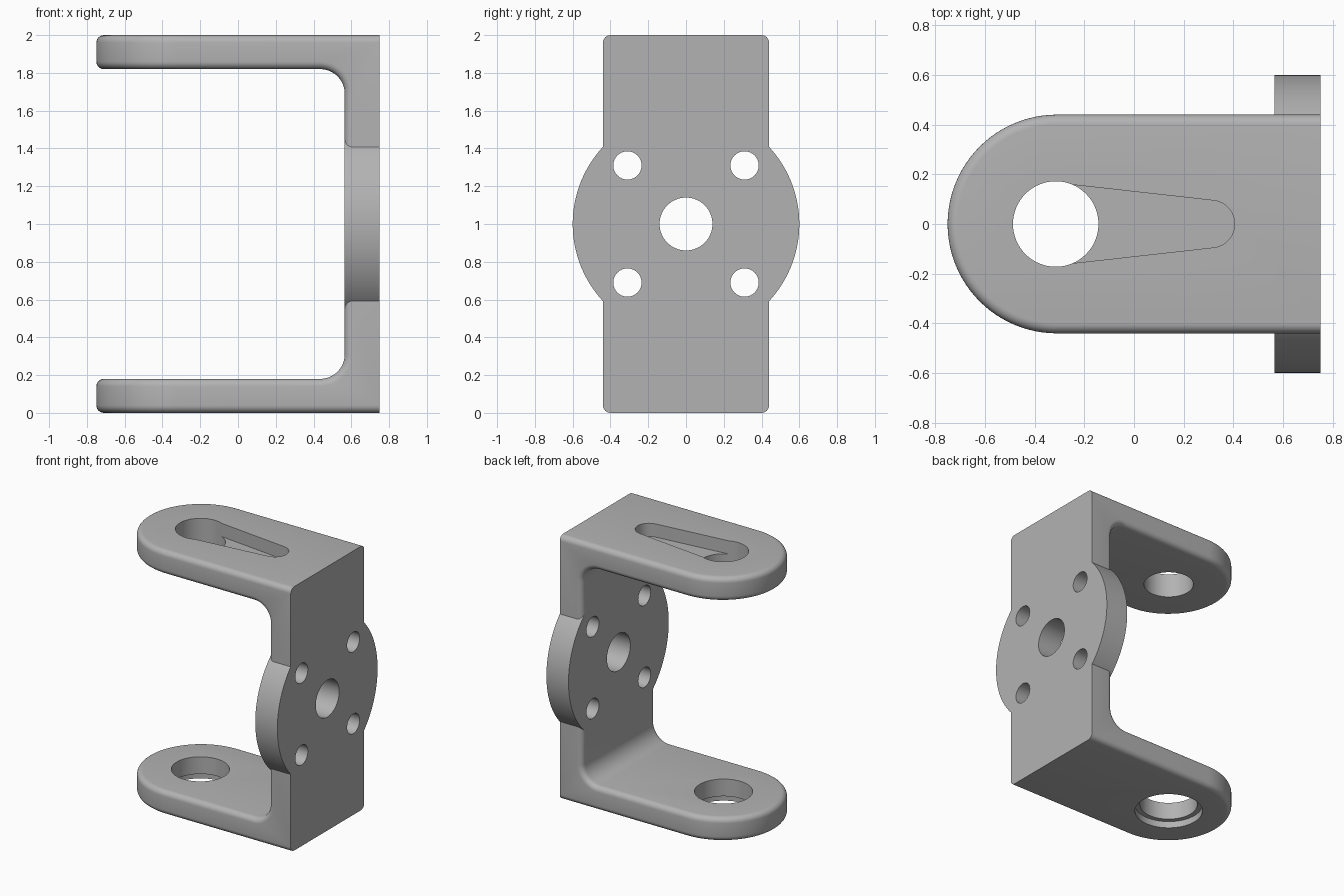
import bpy, bmesh, math
from mathutils import Matrix, Vector

if "Cube" in bpy.data.objects:
    bpy.data.objects.remove(bpy.data.objects["Cube"])

# Main sizes
ARM, WALL = 0.18, 0.565      # arm thickness, inner face of the back plate
BACK, HALF = 0.75, 0.44      # outer face of the back plate, half arm width
EYE = -0.31                  # centre of the arm holes

grey = bpy.data.materials.new("light grey metal")
grey.use_nodes = True
colour = (0.45, 0.45, 0.45, 1)
grey.diffuse_color = colour
grey.node_tree.nodes["Principled BSDF"].inputs["Base Color"].default_value = colour


def arc(cx, cy, r, start, end, n):
    angles = [math.radians(start + (end - start) * i / n) for i in range(n + 1)]
    return [(cx + r * math.cos(a), cy + r * math.sin(a)) for a in angles]


def prism(name, outline, low, high, place):
    """Extrude a 2D outline; place maps (u, v, depth) to a 3D point."""
    bm = bmesh.new()
    face = bm.faces.new([bm.verts.new(place(u, v, low)) for u, v in outline])
    top = bmesh.ops.extrude_face_region(bm, geom=[face])["geom"]
    shift = Vector(place(0, 0, high)) - Vector(place(0, 0, low))
    bmesh.ops.translate(bm, vec=shift, verts=[g for g in top if isinstance(g, bmesh.types.BMVert)])
    bmesh.ops.recalc_face_normals(bm, faces=bm.faces)
    mesh = bpy.data.meshes.new(name)
    bm.to_mesh(mesh)
    bm.free()
    mesh.materials.append(grey)
    ob = bpy.data.objects.new(name, mesh)
    bpy.context.collection.objects.link(ob)
    return ob


def along_x(u, v, d):
    return (d, u, v)


def along_y(u, v, d):
    return (u, d, v)


def along_z(u, v, d):
    return (u, v, d)


def disc(name, u, v, r, low, high, place, n=64):
    return prism(name, arc(u, v, r, 0, 360, n)[:-1], low, high, place)


def combine(target, tool, operation):
    bpy.context.view_layer.objects.active = target
    mod = target.modifiers.new(operation, "BOOLEAN")
    mod.operation, mod.solver, mod.object = operation, "EXACT", tool
    bpy.ops.object.modifier_apply(modifier=mod.name)
    bpy.data.objects.remove(tool)


# U-shaped body with filleted inner corners
r = 0.13
profile = [(-1, 0), (BACK, 0), (BACK, 2), (-1, 2), (-1, 2 - ARM)]
profile += arc(WALL - r, 2 - ARM - r, r, 90, 0, 12)
profile += arc(WALL - r, ARM + r, r, 0, -90, 12)
profile += [(-1, ARM)]
bracket = prism("bracket", profile, -0.7, 0.7, along_y)

# Trim the arms to a rounded end
stadium = arc(EYE, 0, HALF, 90, 270, 48) + [(1, -HALF), (1, HALF)]
combine(bracket, prism("arm_outline", stadium, -1, 3, along_z), "INTERSECT")

# Round the rims, leaving the outer back face sharp
bm = bmesh.new()
bm.from_mesh(bracket.data)
bmesh.ops.remove_doubles(bm, verts=bm.verts, dist=1e-5)
rims = [e for e in bm.edges
        if e.calc_face_angle(0) > 1 and min(v.co.x for v in e.verts) < BACK - 0.01]
bmesh.ops.bevel(bm, geom=rims, offset=0.04, segments=6, profile=0.5, affect="EDGES")
bm.to_mesh(bracket.data)
bm.free()

# Round mounting flange on the back plate
combine(bracket, disc("mounting_flange", 0, 1, 0.6, WALL, BACK, along_x, 128), "UNION")

# Flange holes
combine(bracket, disc("centre_hole", 0, 1, 0.14, 0.4, 1, along_x), "DIFFERENCE")
for y in (-0.31, 0.31):
    for z in (0.69, 1.31):
        combine(bracket, disc("bolt_hole", y, z, 0.075, 0.4, 1, along_x, 40), "DIFFERENCE")

# Upper arm: through hole and tapered pocket
combine(bracket, disc("upper_hole", EYE - 0.005, 0, 0.172, 1.7, 2.1, along_z), "DIFFERENCE")
pocket = [(EYE, -0.165)] + arc(0.31, 0, 0.095, -83, 83, 24) + [(EYE, 0.165)]
combine(bracket, prism("horn_pocket", pocket, 1.9, 2.1, along_z), "DIFFERENCE")

# Lower arm: through hole with a wider recess beneath
combine(bracket, disc("lower_hole", EYE - 0.005, 0, 0.2, -0.1, 0.3, along_z), "DIFFERENCE")
combine(bracket, disc("bearing_recess", EYE - 0.005, 0, 0.235, -0.1, 0.05, along_z), "DIFFERENCE")

# Smooth curved faces, keep edges sharp
bpy.ops.object.select_all(action="DESELECT")
bracket.select_set(True)
bpy.context.view_layer.objects.active = bracket
bpy.ops.object.shade_smooth_by_angle(angle=math.radians(30))
